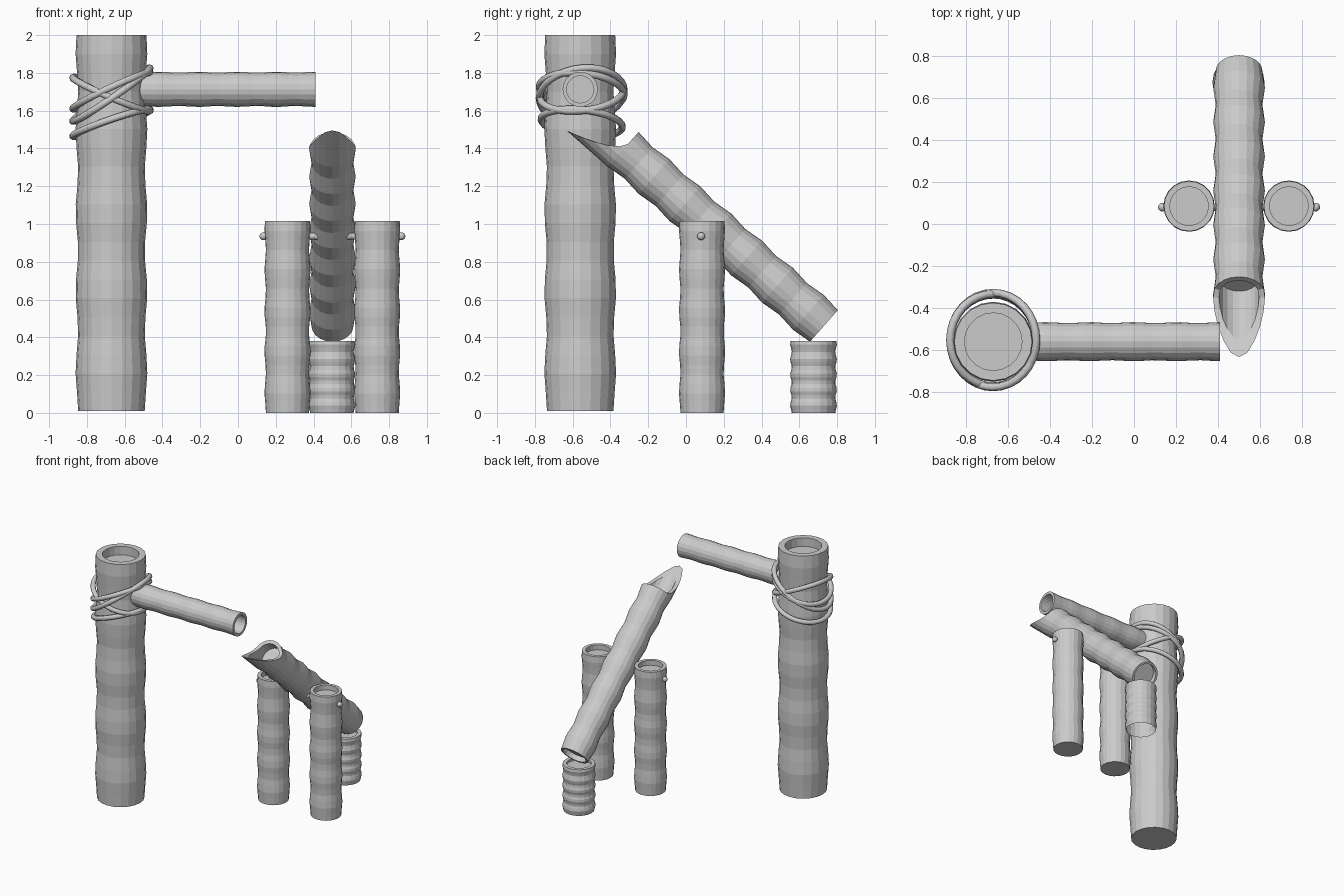
import bpy, bmesh, math
from mathutils import Vector, Matrix

if "Cube" in bpy.data.objects:
    bpy.data.objects.remove(bpy.data.objects["Cube"])

SIDES = 20


def new_object(name, bm, matrix, smooth=False):
    bmesh.ops.recalc_face_normals(bm, faces=bm.faces)
    me = bpy.data.meshes.new(name)
    bm.to_mesh(me)
    bm.free()
    ob = bpy.data.objects.new(name, me)
    bpy.context.collection.objects.link(ob)
    ob.matrix_world = matrix
    for p in me.polygons:
        p.use_smooth = smooth
    return ob


def scoop(h):
    """Extra length of the slanted mouth at height h across the tube."""
    pts = [(-0.124, 0.295), (-0.1, 0.215), (-0.077, 0.155), (-0.04, 0.08),
           (-0.013, 0.035), (0.03, 0.0), (0.13, 0.0)]
    h = max(pts[0][0], min(h, pts[-1][0]))
    for (a, va), (b, vb) in zip(pts, pts[1:]):
        if h <= b:
            return va + (vb - va) * (h - a) / (b - a)


def bamboo(name, matrix, radius, length, waves, dip, inner, depth,
           rows=20, bottom_depth=0.0, bottom=True, mouth=None):
    """Wavy cane along local z with a recessed, hollow end."""
    bm = bmesh.new()

    def wave(t):
        return radius - dip * (1 + math.cos(2 * math.pi * waves * t)) / 2

    # profile: (radius, height, share of the mouth cut)
    prof = []
    if bottom_depth:
        prof += [(inner, bottom_depth, 0), (inner, 0, 0)]
    prof += [(wave(i / rows), length * i / rows, 0) for i in range(rows)]
    if mouth:
        prof += [(wave(1), length, k / 4) for k in range(5)]
    else:
        prof += [(wave(1), length, 0)]
    if mouth:
        prof += [(inner, length, k / 4) for k in range(4, -1, -1)]
    else:
        prof += [(inner, length, 0)]
    prof += [(inner, length - depth, 0)]

    rings = []
    for r, z, cut in prof:
        ring = []
        for k in range(SIDES):
            a = 2 * math.pi * k / SIDES
            x, y = r * math.cos(a), r * math.sin(a)
            dz = cut * mouth(y) if mouth else 0
            ring.append(bm.verts.new((x, y, z + dz)))
        rings.append(ring)
    for lo, hi in zip(rings, rings[1:]):
        for k in range(SIDES):
            n = (k + 1) % SIDES
            bm.faces.new((lo[k], lo[n], hi[n], hi[k]))
    bm.faces.new(rings[-1])
    if bottom:
        bm.faces.new(rings[0][::-1])
    bmesh.ops.remove_doubles(bm, verts=bm.verts, dist=1e-5)
    return new_object(name, bm, matrix)


def frame(origin, x, y, z):
    m = Matrix((x, y, z)).transposed().to_4x4()
    m.translation = origin
    return m


# main post and water spout
POST = Vector((-0.67, -0.56, 0))
bamboo("main_post", Matrix.Translation(POST + Vector((0, 0, 0.01))),
       0.19, 1.99, 4.7, 0.014, 0.137, 0.07)
bamboo("spout", frame(Vector((-0.52, -0.56, 1.713)), Vector((0, 1, 0)),
                      Vector((0, 0, 1)), Vector((1, 0, 0))),
       0.093, 0.93, 4.5, 0.005, 0.072, 0.12)

# pivot posts
for side, x in (("left", 0.262), ("right", 0.737)):
    bamboo(side + "_pivot_post", Matrix.Translation((x, 0.085, 0)),
           0.122, 1.015, 4.7, 0.008, 0.092, 0.04)

# striking stub, open underneath
bamboo("striking_stub", Matrix.Translation((0.497, 0.675, 0)),
       0.124, 0.38, 4.7, 0.009, 0.092, 0.02, bottom=False)

# tilting tube with scooped mouth
up = Vector((0, -0.75, 0.66)).normalized()
across = Vector((0, 0.66, 0.75)).normalized()
bamboo("tilting_tube", frame(Vector((0.5, 0.73, 0.46)), across.cross(up), across, up),
       0.123, 1.415, 6.5, 0.012, 0.095, 0.10, rows=26,
       bottom_depth=0.04, mouth=scoop)

# pivot axle with rounded ends
bm = bmesh.new()
bmesh.ops.create_cone(bm, cap_ends=True, segments=12, radius1=0.018, radius2=0.018,
                      depth=0.74, matrix=Matrix.Rotation(math.pi / 2, 4, 'Y'))
for s in (-1, 1):
    bmesh.ops.create_uvsphere(bm, u_segments=12, v_segments=8, radius=0.021,
                              matrix=Matrix.Translation((s * 0.365, 0, 0)))
new_object("pivot_axle", bm, Matrix.Translation((0.5, 0.08, 0.935)), True)

# rope lashing: (left z, right z, front-to-back rise, y radius)
LOOPS = [(1.465, 1.605, -0.02, 0.215), (1.545, 1.825, 0.02, 0.225),
         (1.61, 1.80, -0.02, 0.225), (1.775, 1.60, 0.02, 0.22)]
for i, (zl, zr, rise, ry) in enumerate(LOOPS):
    cu = bpy.data.curves.new("rope_%d" % (i + 1), 'CURVE')
    cu.dimensions = '3D'
    cu.bevel_depth = 0.019
    cu.bevel_resolution = 2
    n = 32
    sp = cu.splines.new('POLY')
    sp.points.add(n - 1)
    sp.use_cyclic_u = True
    for k, p in enumerate(sp.points):
        c, s = math.cos(2 * math.pi * k / n), math.sin(2 * math.pi * k / n)
        p.co = (POST.x + 0.205 * c, POST.y + 0.008 + ry * s,
                (zl + zr) / 2 + c * (zr - zl) / 2 + rise * s, 1)
    ob = bpy.data.objects.new("rope_%d" % (i + 1), cu)
    bpy.context.collection.objects.link(ob)
